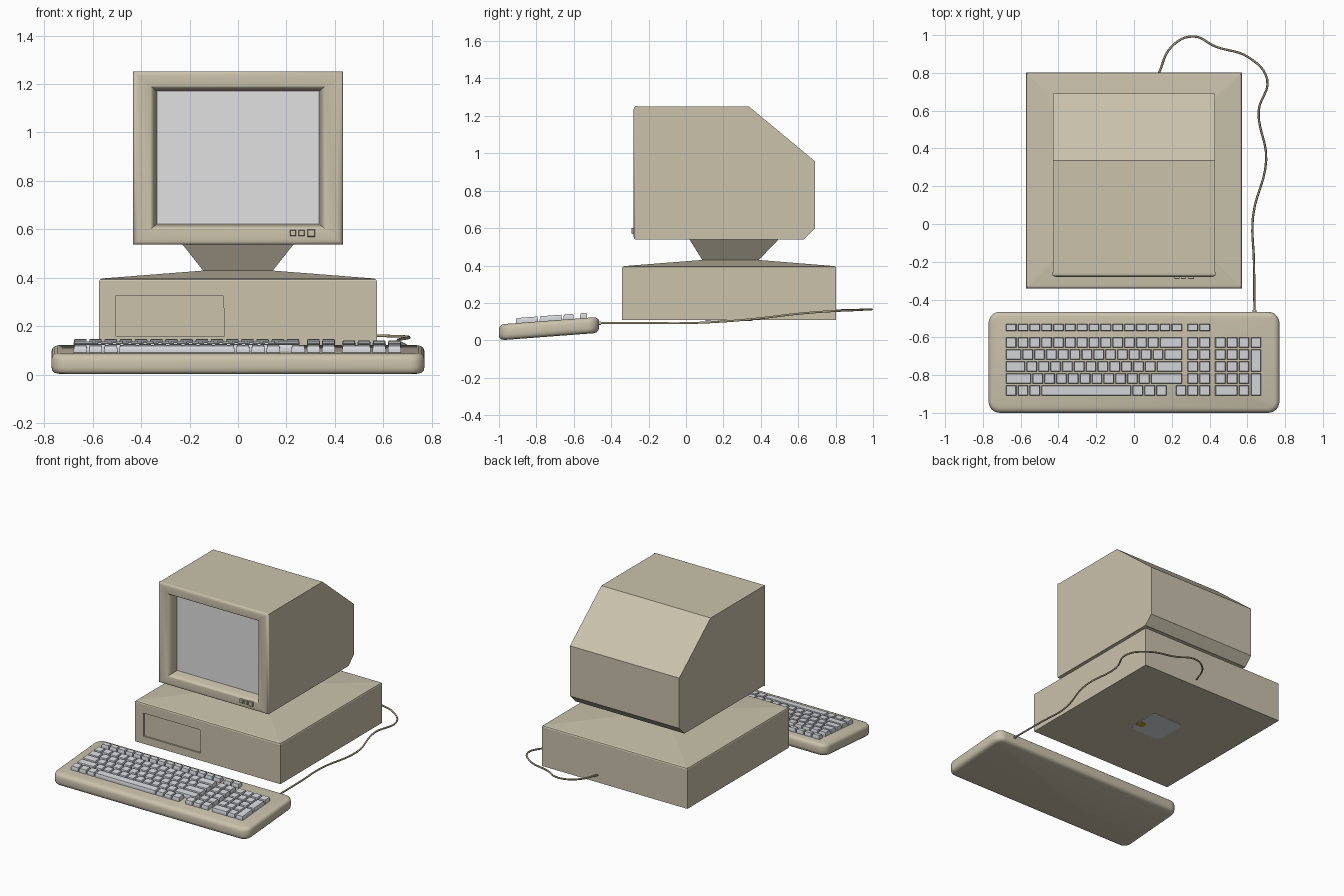
import bpy, bmesh, math
from mathutils import Vector

if "Cube" in bpy.data.objects:
    bpy.data.objects.remove(bpy.data.objects["Cube"])


def material(name, rgb):
    m = bpy.data.materials.new(name)
    m.diffuse_color = (*rgb, 1)
    m.use_nodes = True
    m.node_tree.nodes["Principled BSDF"].inputs["Base Color"].default_value = m.diffuse_color
    return m


BEIGE = material("beige_plastic", (0.59, 0.54, 0.41))
GREY = material("key_grey", (0.69, 0.70, 0.73))
SCREEN = material("screen_grey", (0.75, 0.75, 0.75))
CABLE = material("cable_olive", (0.36, 0.32, 0.20))
GOLD = material("gold", (0.55, 0.36, 0.03))


def finish(name, bm, *mats, smooth=None):
    bmesh.ops.recalc_face_normals(bm, faces=bm.faces)
    me = bpy.data.meshes.new(name)
    bm.to_mesh(me)
    bm.free()
    ob = bpy.data.objects.new(name, me)
    bpy.context.collection.objects.link(ob)
    for m in mats:
        me.materials.append(m)
    if smooth:
        bpy.ops.object.select_all(action='DESELECT')
        ob.select_set(True)
        bpy.context.view_layer.objects.active = ob
        bpy.ops.object.shade_smooth_by_angle(angle=math.radians(smooth))
    return ob


def loft(bm, rings):
    """Skin equal-length rings, cap both ends; returns the last cap."""
    vs = [[bm.verts.new(p) for p in r] for r in rings]
    n = len(vs[0])
    for a, b in zip(vs, vs[1:]):
        for i in range(n):
            j = (i + 1) % n
            bm.faces.new((a[i], a[j], b[j], b[i]))
    bm.faces.new(vs[0][::-1])
    return bm.faces.new(vs[-1])


def rect_xy(x0, x1, y0, y1, z):
    return [(x0, y0, z), (x1, y0, z), (x1, y1, z), (x0, y1, z)]


def rounded_rect(x0, x1, y0, y1, r, z, seg=6):
    pts = []
    for k, (cx, cy) in enumerate([(x1 - r, y1 - r), (x0 + r, y1 - r),
                                  (x0 + r, y0 + r), (x1 - r, y0 + r)]):
        for s in range(seg + 1):
            a = math.pi / 2 * (k + s / seg)
            pts.append((cx + r * math.cos(a), cy + r * math.sin(a), z))
    return pts


# System case: box with softened top edge and a low sloped lid
bm = bmesh.new()
loft(bm, [rect_xy(-.573, .573, -.342, .803, .108),
          rect_xy(-.573, .573, -.342, .803, .386),
          rect_xy(-.570, .570, -.339, .800, .393),
          rect_xy(-.562, .562, -.331, .792, .397),
          rect_xy(-.14, .14, .09, .385, .43)])
# recessed drive panel cut into the front face
bm.faces.ensure_lookup_table()
front = min(bm.faces, key=lambda f: f.calc_center_median().y)
outer = sorted(front.verts, key=lambda v: (v.co.z, v.co.x))
outer = [outer[0], outer[1], outer[3], outer[2]]
bm.faces.remove(front)
loop = outer
for y in (-.342, -.33):
    new = [bm.verts.new((x, y, z)) for x, z in
           ((-.506, .16), (-.056, .16), (-.06, .325), (-.506, .325))]
    for i in range(4):
        j = (i + 1) % 4
        bm.faces.new((loop[i], loop[j], new[j], new[i]))
    loop = new
bm.faces.new(loop)
finish("system_case", bm, BEIGE)

# Plate and small peg under the case
bm = bmesh.new()
loft(bm, [rounded_rect(-.125, .125, .105, .355, .04, z) for z in (.104, .110)])
finish("bottom_plate", bm, GREY)
bm = bmesh.new()
loft(bm, [rounded_rect(.07, .13, .165, .215, .02, z) for z in (.100, .106)])
finish("bottom_peg", bm, GOLD)

# Flared stand
bm = bmesh.new()
loft(bm, [rect_xy(-.14, .14, .09, .385, .425), rect_xy(-.235, .235, .015, .5, .545)])
finish("monitor_stand", bm, BEIGE)

# Monitor housing: side profile extruded across the width
bm = bmesh.new()
profile = [(-.2, .54), (-.262, .54), (-.262, 1.25), (.337, 1.25),
           (.69, .957), (.69, .60), (.63, .54)]
rim = [bm.verts.new((-.43, y, z)) for y, z in profile], \
      [bm.verts.new((.43, y, z)) for y, z in profile]
for i in range(len(profile)):
    if i == 1:      # open front, filled by the bezel
        continue
    j = (i + 1) % len(profile)
    bm.faces.new((rim[0][i], rim[0][j], rim[1][j], rim[1][i]))
bm.faces.new(rim[0])
bm.faces.new(rim[1])
finish("monitor_housing", bm, BEIGE)

# Bezel: rings going from outer edge over the rim into the screen recess
bm = bmesh.new()
rings = []
for t, y in [(0, -.258), (0, -.268), (.05, -.275), (.15, -.279), (.25, -.28),
             (.72, -.279), (.8, -.275), (.87, -.265), (.91, -.25), (1, -.205)]:
    x = .433 + (.335 - .433) * t
    z0 = .538 + (.622 - .538) * t
    z1 = 1.252 + (1.17 - 1.252) * t
    rings.append([(-x, y, z0), (x, y, z0), (x, y, z1), (-x, y, z1)])
loft(bm, rings).material_index = 1
bm.faces.ensure_lookup_table()
bm.faces.remove(min((f for f in bm.faces if abs(f.normal.y) > -1
                     and all(abs(v.co.y + .258) < 1e-4 for v in f.verts)),
                    key=lambda f: f.calc_center_median().y))
finish("monitor_bezel", bm, BEIGE, SCREEN, smooth=35)

# Monitor buttons
bm = bmesh.new()
for x, w in ((.227, .026), (.262, .026), (.302, .032)):
    h = w / 2
    loft(bm, [[(x - s, y, .585 - s), (x + s, y, .585 - s),
               (x + s, y, .585 + s), (x - s, y, .585 + s)]
              for s, y in ((h, -.27), (h, -.288), (h - .003, -.292))])
finish("monitor_buttons", bm, BEIGE)


# Keyboard slab: rounded, sheared upward to the back
def tilt(p):
    return (p[0], p[1], p[2] + (p[1] + 1) * .075)


bm = bmesh.new()
slab = []
for d, z in [(.03, 0), (.012, .004), (.003, .014), (0, .028), (0, .06),
             (.004, .073), (.013, .081), (.026, .085)]:
    slab.append([tilt(p) for p in
                 rounded_rect(-.77 + d, .77 - d, -1 + d, -.465 - d, .06 - d, z)])
loft(bm, slab)
finish("keyboard_body", bm, BEIGE, smooth=40)

# Keys, laid out in units of one key pitch
U, GAP = .0627, .008
ROW_Y = [-.655 - .0635 * i for i in range(5)]
bm = bmesh.new()


def key(x, y, w, h):
    loft(bm, [[tilt(p) for p in rect_xy(x + d, x + w - d, y + d, y + h - d, z)]
              for d, z in ((0, .08), (0, .098), (.003, .112))])


def key_row(x, y, units, h=.0545):
    for u in units:
        key(x, y, u * U - GAP, h)
        x += u * U


LEFT, NAV, PAD = -.678, .284, .43
key_row(LEFT, -.566, [1] * 15, .037)
key_row(NAV, -.566, [1] * 2, .037)
main_rows = [[1] * 13 + [2], [1.4] + [1] * 12 + [1.6], [1.75] + [1] * 11 + [2.25],
             [2.25] + [1] * 10 + [2.75], [1, 1, 1, 7.7, 1, 1, 1]]
for i, (y, units) in enumerate(zip(ROW_Y, main_rows)):
    key_row(LEFT, y, units)
    if i < 4:
        key_row(NAV, y, [1, 1])
    else:
        key_row(NAV - U, y, [1, 1, 1])
    key_row(PAD, y, [[1] * 4, [1] * 3, [1] * 3, [1] * 3, [2, 1]][i])
for i in (2, 4):    # tall keypad keys
    key(PAD + 3 * U, ROW_Y[i], U - GAP, .0635 + .0545)
finish("keyboard_keys", bm, GREY)


# Cable from the keyboard round to the back of the case
def tube(name, pts, radius, mat):
    cu = bpy.data.curves.new(name, 'CURVE')
    cu.dimensions = '3D'
    cu.bevel_depth = radius
    cu.bevel_resolution = 1
    cu.resolution_u = 6
    cu.use_fill_caps = True
    sp = cu.splines.new('BEZIER')
    sp.bezier_points.add(len(pts) - 1)
    for b, p in zip(sp.bezier_points, pts):
        b.co = Vector(p)
        b.handle_left_type = b.handle_right_type = 'AUTO'
    cu.materials.append(mat)
    ob = bpy.data.objects.new(name, cu)
    bpy.context.collection.objects.link(ob)
    bpy.ops.object.select_all(action='DESELECT')
    ob.select_set(True)
    bpy.context.view_layer.objects.active = ob
    bpy.ops.object.convert(target='MESH')


tube("keyboard_cable", [(.638, -.48, .092), (.635, -.2, .092), (.63, .04, .093),
     (.70, .34, .112), (.66, .6, .142), (.705, .765, .155), (.61, .88, .16),
     (.43, .94, .163), (.314, .993, .166), (.2, .94, .164), (.13, .795, .16)], .006, CABLE)
tube("cable_strain_relief", [(.638, -.48, .092), (.638, -.455, .092)], .011, BEIGE)
